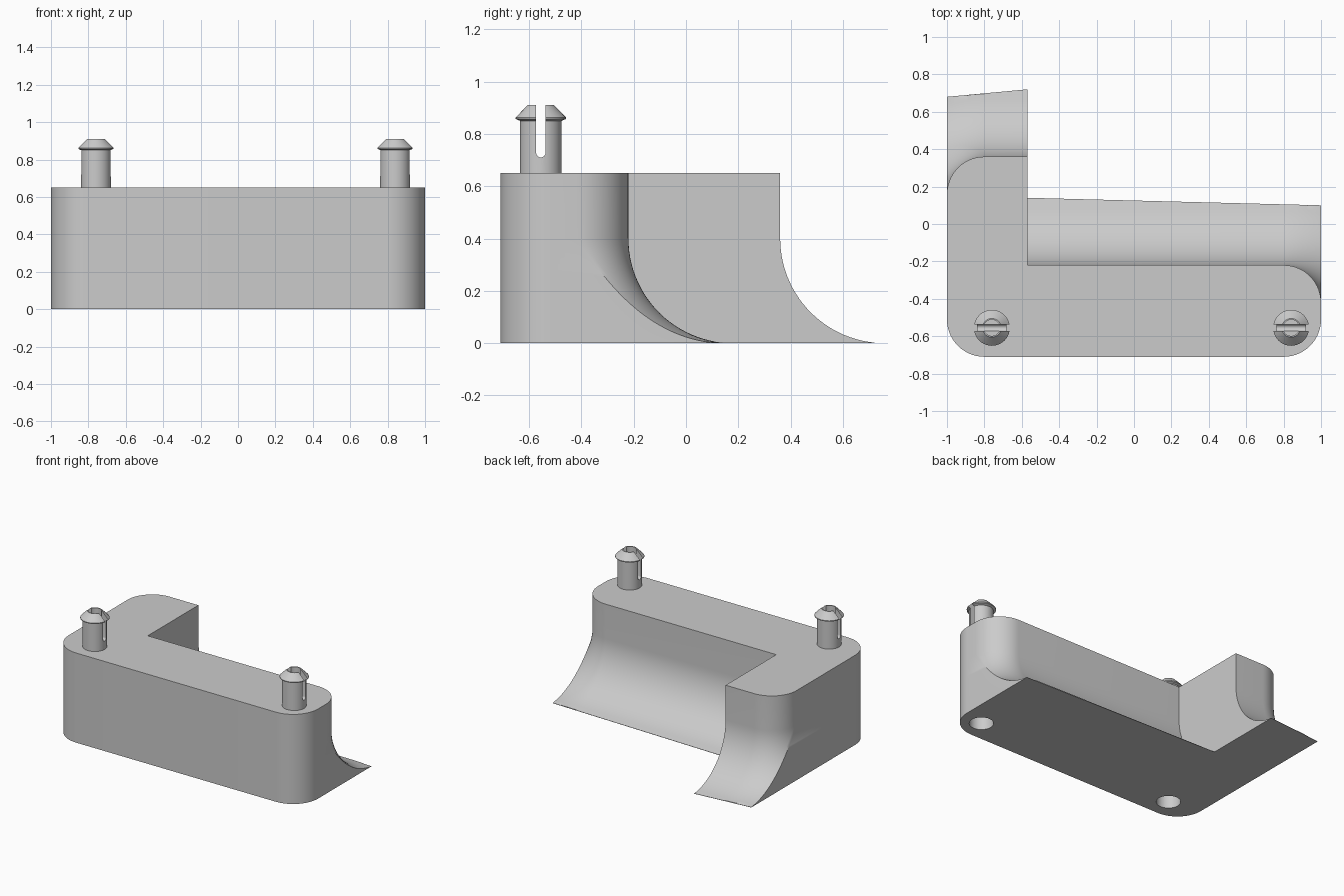
import bpy, bmesh
from math import sin, cos, pi, acos, radians
from mathutils import Matrix

if "Cube" in bpy.data.objects:
    bpy.data.objects.remove(bpy.data.objects["Cube"])

grey = bpy.data.materials.new("plain grey")
grey.use_nodes = True
colour = (0.6, 0.6, 0.6, 1)
grey.diffuse_color = colour
grey.node_tree.nodes["Principled BSDF"].inputs["Base Color"].default_value = colour

HEIGHT, COVE, CORNER = 0.65, 0.40, 0.20
PINS = {"left": 0.84, "right": -0.76}
PIN_Y = -0.555


def finish(bm, name):
    bmesh.ops.remove_doubles(bm, verts=bm.verts, dist=1e-5)
    bmesh.ops.recalc_face_normals(bm, faces=bm.faces)
    mesh = bpy.data.meshes.new(name)
    bm.to_mesh(mesh)
    bm.free()
    mesh.materials.append(grey)
    obj = bpy.data.objects.new(name, mesh)
    bpy.context.collection.objects.link(obj)
    return obj


def loft(rings, name):
    """Solid through matching closed rings of points, capped at both ends."""
    bm = bmesh.new()
    loops = [[bm.verts.new(p) for p in ring] for ring in rings]
    n = len(loops[0])
    for a, b in zip(loops, loops[1:]):
        for i in range(n):
            j = (i + 1) % n
            bm.faces.new((a[i], a[j], b[j], b[i]))
    bm.faces.new(loops[0])
    bm.faces.new(loops[-1])
    return finish(bm, name)


def lathe(profile, x, y, name, steps=40):
    bm = bmesh.new()
    verts = [bm.verts.new((r, 0, z)) for r, z in profile]
    edges = [bm.edges.new(pair) for pair in zip(verts, verts[1:])]
    bmesh.ops.spin(bm, geom=verts + edges, cent=(0, 0, 0), axis=(0, 0, 1),
                   angle=2 * pi, steps=steps)
    bmesh.ops.transform(bm, matrix=Matrix.Translation((x, y, 0)), verts=bm.verts)
    return finish(bm, name)


def cut(obj, cutter):
    cutter.hide_render = True
    mod = obj.modifiers.new("cut", "BOOLEAN")
    mod.object, mod.operation, mod.solver = cutter, "DIFFERENCE", "EXACT"
    bpy.context.view_layer.objects.active = obj
    bpy.ops.object.modifier_apply(modifier=mod.name)
    bpy.data.objects.remove(cutter)


def smooth(obj):
    bpy.ops.object.select_all(action="DESELECT")
    obj.select_set(True)
    bpy.context.view_layer.objects.active = obj
    bpy.ops.object.shade_smooth_by_angle(angle=radians(30))


def arc(cx, cy, r, start, end, steps=14):
    angles = [start + (end - start) * i / steps for i in range(steps + 1)]
    return [(cx + r * cos(a), cy + r * sin(a)) for a in angles]


def outline(d, z):
    """Bracket outline whose back walls are pushed out by d, trimmed at the sides."""
    r = CORNER + d
    side = acos(CORNER / r)
    front = arc(-0.8, -0.51, CORNER, pi, 1.5 * pi) + arc(0.8, -0.51, CORNER, 1.5 * pi, 2 * pi)
    bar = arc(0.8, -0.42, r, side, pi / 2) + [(-0.57, -0.22 + d)]
    arm = [(-0.57, 0.36 + d)] + arc(-0.8, 0.16, r, pi / 2, pi - side)
    # straight trim lines along the back edges of the flared foot
    bar = [(x, min(y, 0.14 - 0.0255 * (x + 0.57))) for x, y in bar]
    arm = [(x, min(y, 0.72 + 0.093 * (x + 0.57))) for x, y in arm]
    return [(x, y, z) for x, y in front + bar + arm]


# L-shaped body with a concave flare at the back
rings = [outline(0, HEIGHT)]
sweep, count = acos(0.1), 24
for i in range(count + 1):
    t = sweep * i / count
    rings.append(outline(COVE * (1 - cos(t)), COVE * (1 - sin(t))))
rings.append(outline(COVE * (1 - cos(sweep)), 0))
body = loft(rings, "corner_body")

# Sockets in the underside
for x in PINS.values():
    cut(body, lathe([(0, -0.1), (0.08, -0.1), (0.08, 0.3), (0, 0.3)], x, PIN_Y, "socket_cutter"))
smooth(body)

# Split snap pins: hollow stem with a barbed head
pin_profile = [(0, 0.64), (0.08, 0.64), (0.08, 0.85), (0.096, 0.857), (0.096, 0.863),
               (0.05, 0.91), (0.043, 0.91), (0.043, 0.725), (0, 0.725)]
for side, x in PINS.items():
    pin = lathe(pin_profile, x, PIN_Y, side + "_snap_pin")
    slot = arc(PIN_Y, 0.728, 0.018, pi, 2 * pi, 10) + [(PIN_Y + 0.018, 1), (PIN_Y - 0.018, 1)]
    cut(pin, loft([[(x + s, y, z) for y, z in slot] for s in (-0.2, 0.2)], "slot_cutter"))
    smooth(pin)
